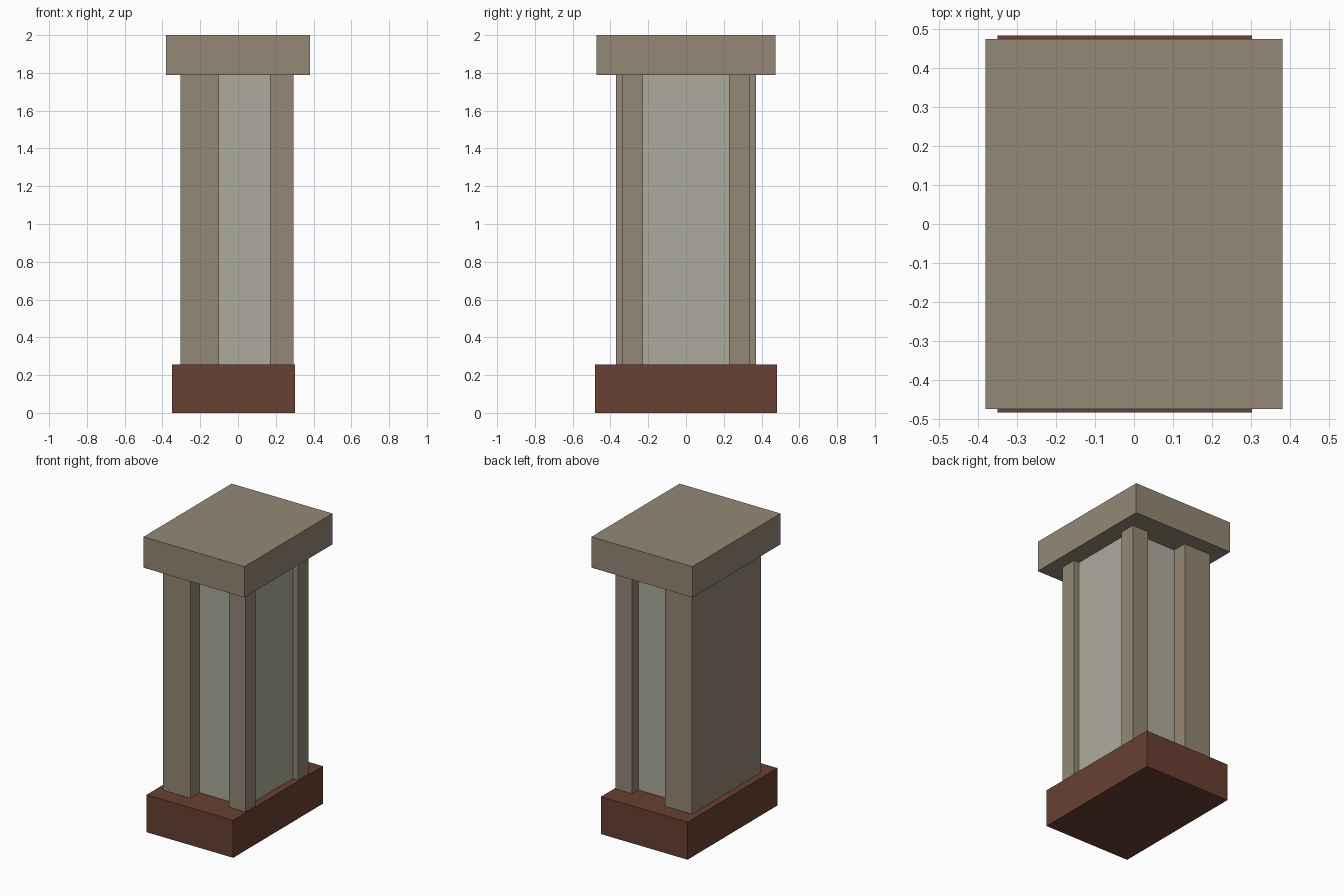
import bpy
import bmesh
from mathutils import Vector

if "Cube" in bpy.data.objects:
    bpy.data.objects.remove(bpy.data.objects["Cube"], do_unlink=True)


def make_material(name, rgb):
    mat = bpy.data.materials.new(name)
    mat.use_nodes = True
    color = (*rgb, 1.0)
    mat.diffuse_color = color
    mat.node_tree.nodes["Principled BSDF"].inputs["Base Color"].default_value = color
    return mat


def box(name, low, high, mat):
    """Axis-aligned box between two opposite corners."""
    low, high = Vector(low), Vector(high)
    size, centre = high - low, (low + high) / 2
    bm = bmesh.new()
    bmesh.ops.create_cube(bm, size=1.0)
    bmesh.ops.scale(bm, vec=size, verts=bm.verts)
    mesh = bpy.data.meshes.new(name)
    bm.to_mesh(mesh)
    bm.free()
    mesh.materials.append(mat)
    obj = bpy.data.objects.new(name, mesh)
    obj.location = centre
    bpy.context.collection.objects.link(obj)
    return obj


tan = make_material("tan stone", (0.301, 0.246, 0.181))
pale = make_material("pale grey panel", (0.423, 0.407, 0.337))
brick = make_material("red brown base", (0.138, 0.051, 0.032))

BASE_TOP = 0.255
CAP_BOTTOM = 1.79

# Plinth and overhanging cap
box("base", (-0.35, -0.483, 0), (0.302, 0.483, BASE_TOP), brick)
box("cap", (-0.38, -0.474, CAP_BOTTOM), (0.38, 0.474, 2), tan)

# Solid wall slab on the right side
box("wall_slab", (-0.305, -0.37, 0.005), (-0.1, 0.37, CAP_BOTTOM), tan)

# Recessed core, seen as panels on three sides
box("panel_core", (-0.1, -0.27, BASE_TOP), (0.253, 0.27, CAP_BOTTOM), pale)

# Two corner posts on the left side
for name, side in (("front_post", -1), ("back_post", 1)):
    y0, y1 = sorted((side * 0.228, side * 0.338))
    box(name, (0.17, y0, BASE_TOP), (0.293, y1, CAP_BOTTOM), tan)
